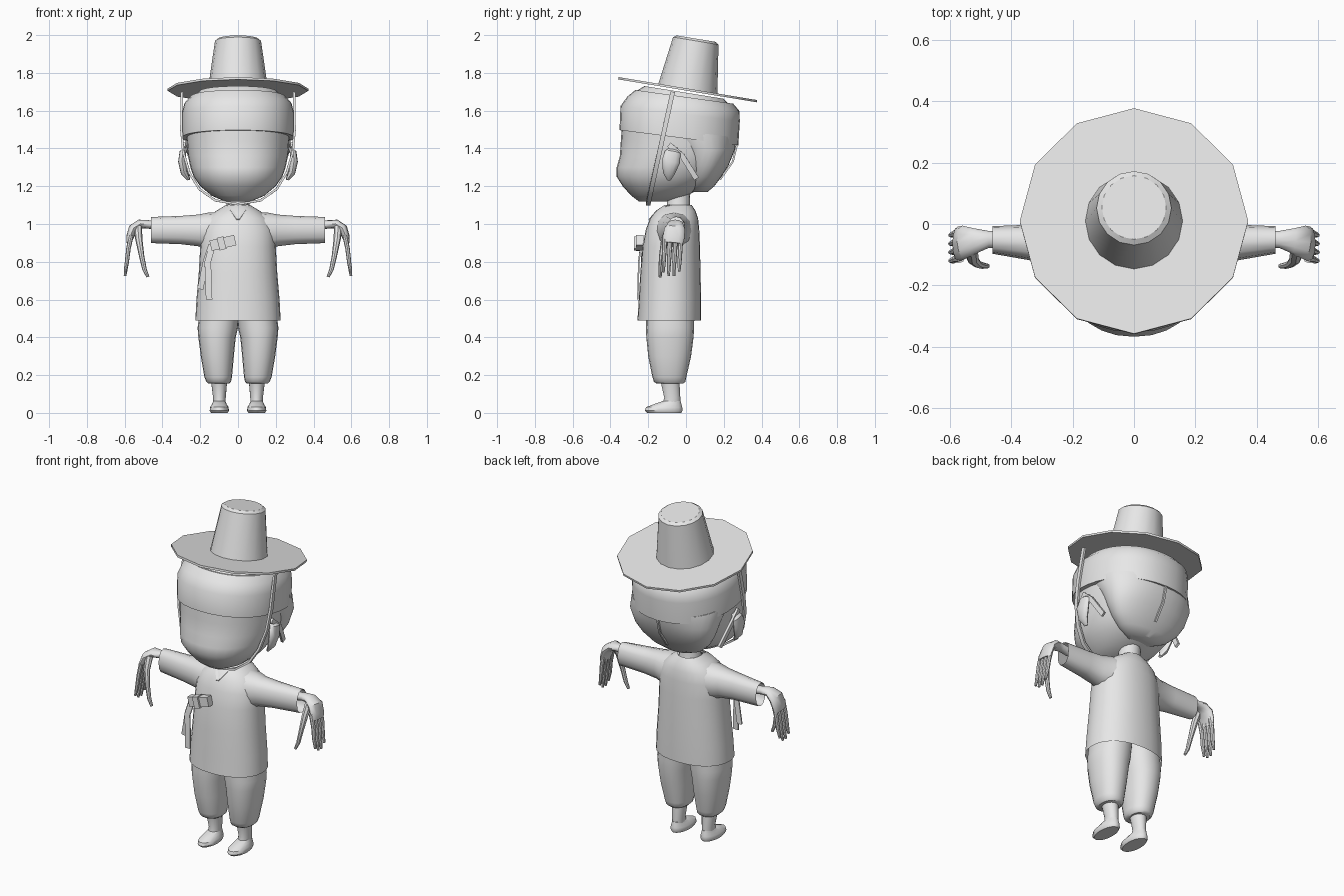
import bpy, bmesh, math
from mathutils import Vector

grey = bpy.data.materials.new("plain grey")
grey.diffuse_color = (0.8, 0.8, 0.8, 1)


def finish(name, bm, angle=40):
    bmesh.ops.recalc_face_normals(bm, faces=bm.faces[:])
    me = bpy.data.meshes.new(name)
    bm.to_mesh(me)
    bm.free()
    ob = bpy.data.objects.new(name, me)
    bpy.context.collection.objects.link(ob)
    me.materials.append(grey)
    bpy.ops.object.select_all(action='DESELECT')
    ob.select_set(True)
    bpy.context.view_layer.objects.active = ob
    bpy.ops.object.shade_smooth_by_angle(angle=math.radians(angle))
    return ob


def loft(name, sections, n=24, power=2.0, start=True, end=True, angle=40, phase=0.0):
    """Skin rings given as (centre, half axis u, half axis v)."""
    bm = bmesh.new()
    rings = []
    for c, u, v in sections:
        ring = []
        for i in range(n):
            a = 2 * math.pi * i / n + phase
            ca, sa = math.cos(a), math.sin(a)
            p = math.copysign(abs(ca) ** (2 / power), ca)
            q = math.copysign(abs(sa) ** (2 / power), sa)
            ring.append(bm.verts.new(Vector(c) + Vector(u) * p + Vector(v) * q))
        rings.append(ring)
    for r, s in zip(rings, rings[1:]):
        for i in range(n):
            j = (i + 1) % n
            bm.faces.new((r[i], r[j], s[j], s[i]))
    if start:
        bm.faces.new(rings[0])
    if end:
        bm.faces.new(rings[-1])
    return finish(name, bm, angle)


def stack(name, rows, x=0.0, **kw):
    """Upright loft; rows are (z, half width, front y, back y, tilt)."""
    secs = []
    for z, rx, yf, yb, *t in rows:
        tilt = t[0] if t else 0
        yc, ry = (yf + yb) / 2, (yb - yf) / 2
        secs.append(((x, yc, z - tilt * yc), (rx, 0, 0), (0, ry, -tilt * ry)))
    return loft(name, secs, **kw)


def tube(name, pts, sizes, ref=(0, 1, 0), n=8, **kw):
    """Tube along points; sizes are (across, along ref) half sizes."""
    pts = [Vector(p) for p in pts]
    if isinstance(sizes, tuple):
        sizes = [sizes] * len(pts)
    secs = []
    for i, p in enumerate(pts):
        t = (pts[min(i + 1, len(pts) - 1)] - pts[max(i - 1, 0)]).normalized()
        r = Vector(ref)
        v = (r - t * r.dot(t)).normalized()
        secs.append((p, t.cross(v) * sizes[i][0], v * sizes[i][1]))
    return loft(name, secs, n=n, **kw)


def ribbon(name, pts, sizes, ref):
    k = math.sqrt(2)
    sizes = (sizes[0] * k, sizes[1] * k)
    return tube(name, pts, sizes, ref, n=4, phase=math.pi / 4)


# hat: tilted twelve-sided brim and tapered crown
ta = math.radians(9.4)
axis = Vector((0, math.sin(ta), math.cos(ta)))
side = Vector((0, math.cos(ta), -math.sin(ta)))
base = Vector((0, 0.008, 1.705))


def hat(name, rows, n):
    secs = [(base + axis * h, Vector((r, 0, 0)), side * r) for h, r in rows]
    return loft(name, secs, n=n, angle=35)


hat("hat_brim", [(0, 0.372), (0.012, 0.372)], 12)
hat("hat_crown", [(0, 0.16), (0.268, 0.122), (0.28, 0.105)], 16)

# head, hair and headband
stack("head", [
    (1.12, .07, -.25, -.10), (1.15, .14, -.29, .0), (1.20, .20, -.335, .11),
    (1.25, .235, -.367, .165), (1.30, .252, -.367, .21), (1.36, .265, -.35, .24),
    (1.42, .27, -.345, .255, .06), (1.50, .275, -.338, .262, .12),
    (1.58, .28, -.335, .265, .13), (1.64, .262, -.30, .255, .14),
    (1.695, .21, -.22, .20, .16)], power=2.2, n=32)
stack("back_hair", [
    (1.17, .09, .02, .115), (1.20, .16, .01, .15), (1.25, .215, .0, .187),
    (1.31, .25, -.02, .225), (1.39, .275, -.06, .258), (1.49, .283, -.20, .27, .12)],
    power=2.2, n=32)
stack("headband", [
    (1.452, .282, -.335, .262, .128), (1.452, .297, -.352, .277, .128),
    (1.58, .297, -.347, .285, .128), (1.635, .284, -.31, .283, .13),
    (1.672, .25, -.268, .25, .14), (1.672, .22, -.24, .22, .14)], power=2.2, n=32)

# neck
stack("neck", [(1.04, .08, -.13, .04), (1.10, .06, -.10, .02), (1.21, .062, -.10, .025)], n=16)

# chin strap
half = [(.297, 1.70), (.30, 1.5), (.29, 1.38), (.257, 1.27), (.205, 1.185), (.12, 1.125)]
outline = half + [(0, 1.105)] + [(-x, z) for x, z in reversed(half)]
ribbon("chin_strap", [(x, -.07 - (1.70 - z) * .22, z) for x, z in outline],
       (.006, .012), (0, 1, 0))

# shirt body
stack("shirt", [
    (.49, .226, -.257, .08), (.60, .220, -.25, .08), (.74, .208, -.242, .077),
    (.88, .20, -.23, .074), (.97, .195, -.213, .07), (1.03, .165, -.19, .064),
    (1.07, .115, -.16, .05), (1.10, .065, -.115, .03)],
    n=28, power=2.2, start=False, end=False)

# bow with two hanging ribbons
ribbon("bow_loop", [(-.145, -.245, .885), (-.015, -.245, .915)], (.028, .02), (0, 1, 0))
ribbon("bow_knot", [(-.105, -.252, .893), (-.07, -.252, .902)], (.034, .024), (0, 1, 0))
ribbon("long_ribbon", [(-.135, -.238, .89), (-.16, -.25, .80), (-.153, -.255, .60)],
       (.017, .004), (0, 1, 0))
ribbon("short_ribbon", [(-.14, -.235, .89), (-.17, -.235, .80), (-.20, -.225, .655)],
       (.016, .004), (0, 1, 0))

for s, tag in ((1, "right"), (-1, "left")):
    def m(pts):
        return [(s * x, y, z) for x, y, z in pts]

    # collar edge
    ribbon("collar_" + tag, m([(.052, -.088, 1.10), (.03, -.157, 1.067), (0, -.193, 1.025)]),
           (.008, .003), (0, -.6, .8))

    # ear with a raised rim
    tube("ear_" + tag, m([(.262, -.09, 1.235), (.285, -.09, 1.27), (.297, -.08, 1.33),
                          (.292, -.07, 1.38), (.27, -.065, 1.405)]),
         [(.008, .012), (.018, .032), (.02, .048), (.018, .042), (.006, .02)], n=12)

    # strand of hair behind the ear
    ribbon("hair_strand_" + tag, m([(.285, -.09, 1.42), (.288, -.02, 1.36), (.262, .055, 1.24)]),
           (.007, .014), (0, 1, 0.4))

    # sleeve, open at the cuff
    rows = [(.08, .965, .10, -.06, .105), (.16, .962, .098, -.065, .09),
            (.21, .966, .084, -.067, .072), (.30, .968, .075, -.063, .062),
            (.46, .968, .069, -.052, .045)]
    loft("sleeve_" + tag, [((s * x, y, z), (0, ry, 0), (0, 0, rz)) for x, z, rz, y, ry in rows],
         n=12, power=2.3, end=False)

    # palm bending down from the wrist
    tube("palm_" + tag, m([(.42, -.05, .99), (.475, -.05, .998), (.52, -.055, 1.0),
                           (.555, -.06, .975), (.572, -.065, .93), (.578, -.068, .90)]),
         [(.024, .026), (.022, .028), (.024, .042), (.026, .055), (.02, .057), (.013, .052)], n=12)

    # four fingers and a thumb
    for k in range(4):
        y = -.028 - k * .028
        drop = (.025, .0, .0, .02)[k]
        tube(f"finger_{k + 1}_{tag}",
             m([(.565, y, .94), (.58, y - .002, .87), (.588, y - .006, .80),
                (.598, y - .008, .725 + drop)]),
             [(.013, .014), (.012, .012), (.011, .011), (.007, .007)])
    tube("thumb_" + tag, m([(.53, -.085, .985), (.525, -.115, .92), (.51, -.13, .83),
                            (.495, -.135, .76), (.477, -.137, .72)]),
         [(.022, .02), (.019, .017), (.014, .013), (.012, .011), (.008, .008)])

    # trouser leg with gathered hem
    def leg(name, rows, **kw):
        secs = []
        for z, xi, xo, yf, yb in rows:
            secs.append(((s * (xi + xo) / 2, (yf + yb) / 2, z),
                         ((xo - xi) / 2, 0, 0), (0, (yb - yf) / 2, 0)))
        return loft(name, secs, n=20, **kw)

    leg("trouser_leg_" + tag, [
        (.155, .048, .158, -.155, -.015), (.165, .037, .168, -.17, -.003),
        (.19, .032, .178, -.178, .002), (.30, .022, .197, -.20, .027),
        (.40, .012, .21, -.21, .04), (.45, .0, .214, -.212, .043),
        (.56, -.01, .20, -.21, .045)], power=2.2)

    # ankle and shoe
    leg("ankle_" + tag, [(.03, .065, .132, -.13, -.03), (.08, .065, .132, -.115, -.03),
                         (.17, .057, .143, -.135, -.035)])
    leg("shoe_" + tag, [(0, .055, .143, -.205, -.025), (.012, .048, .15, -.218, -.018),
                        (.03, .05, .148, -.212, -.02), (.046, .06, .138, -.17, -.024),
                        (.062, .067, .131, -.125, -.028)])

# back hair partings
for x, y0, y1 in ((0, .258, .165), (.14, .205, .125), (-.14, .205, .125)):
    ribbon("hair_parting", [(x, y0 + .012, 1.42), (x * .95, y0 - .01, 1.33),
                            (x * .75, y1 + .015, 1.235)], (.006, .005), (0, 1, 0))
